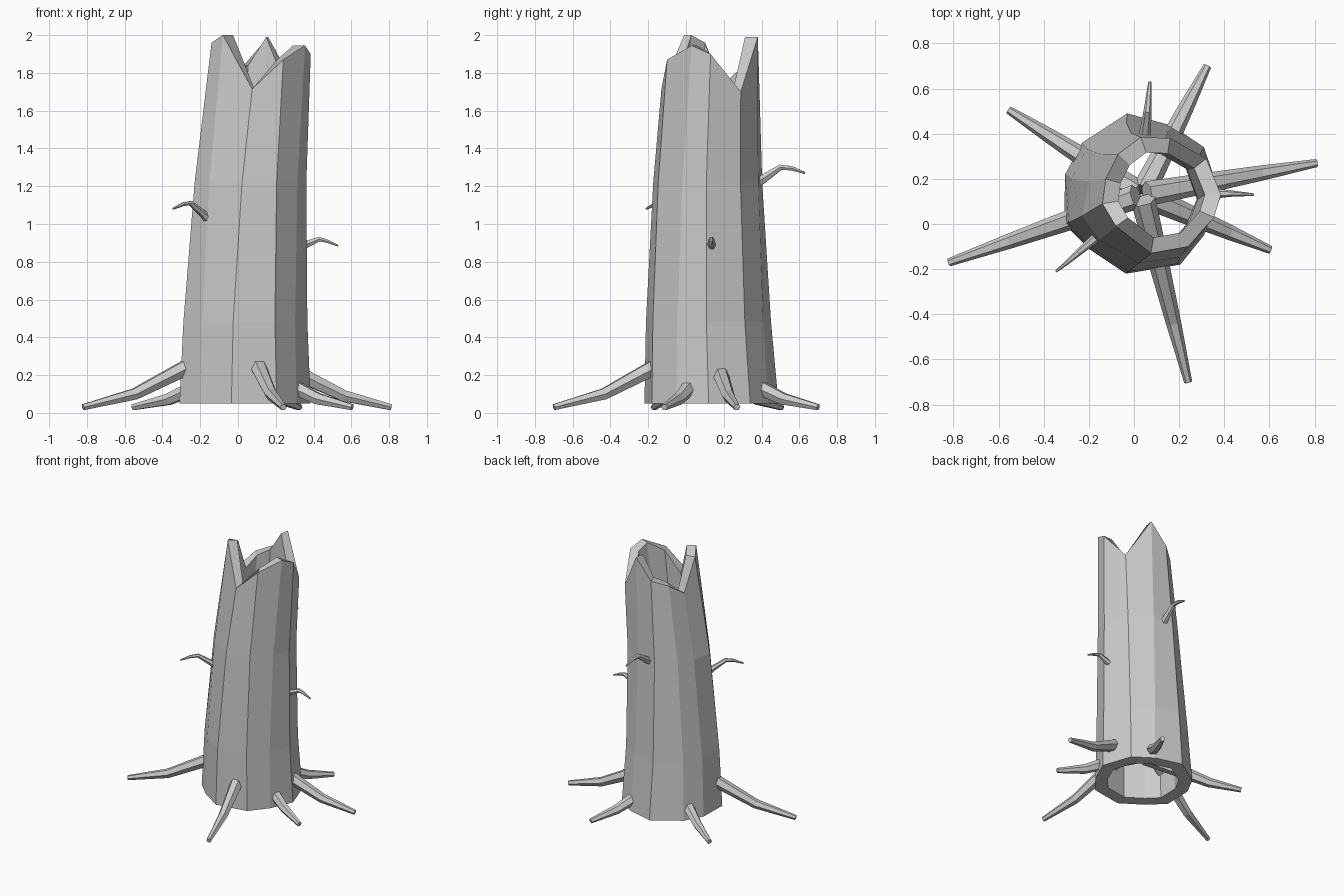
import bpy, bmesh
from mathutils import Vector

if "Cube" in bpy.data.objects:
    bpy.data.objects.remove(bpy.data.objects["Cube"])


def finish(name, bm):
    bmesh.ops.recalc_face_normals(bm, faces=bm.faces)
    me = bpy.data.meshes.new(name)
    bm.to_mesh(me)
    bm.free()
    ob = bpy.data.objects.new(name, me)
    bpy.context.collection.objects.link(ob)
    return ob


def bridge(bm, a, b):
    n = len(a)
    for i in range(n):
        bm.faces.new((a[i], a[(i + 1) % n], b[(i + 1) % n], b[i]))


def tube(name, path, radii, sides=6):
    """Tapered faceted limb swept along a path lying in a vertical plane."""
    from math import cos, sin, tau
    bm = bmesh.new()
    pts = [Vector(p) for p in path]
    rings = []
    for i, (p, r) in enumerate(zip(pts, radii)):
        d = (pts[min(i + 1, len(pts) - 1)] - pts[max(i - 1, 0)]).normalized()
        side = d.cross(Vector((0, 0, 1))).normalized()
        up = side.cross(d)
        rings.append([bm.verts.new(p + r * (side * cos(tau * k / sides) + up * sin(tau * k / sides)))
                      for k in range(sides)])
    for a, b in zip(rings, rings[1:]):
        bridge(bm, a, b)
    bm.faces.new(rings[0])
    bm.faces.new(rings[-1])
    return finish(name, bm)


# Hollow trunk: base x, y then broken rim x, y, z for each side
SIDES = [
    (-0.035, -0.22, 0.075, -0.13, 1.715),
    (0.205, -0.18, 0.24, -0.10, 1.87),
    (0.31, -0.05, 0.355, 0.03, 1.945),
    (0.385, 0.12, 0.385, 0.13, 1.90),
    (0.31, 0.34, 0.32, 0.29, 1.70),
    (0.17, 0.435, 0.16, 0.38, 1.99),
    (-0.03, 0.49, 0.03, 0.385, 1.84),
    (-0.23, 0.36, -0.07, 0.31, 1.80),
    (-0.305, 0.22, -0.125, 0.20, 1.72),
    (-0.31, 0.0, -0.14, 0.09, 1.96),
    (-0.20, -0.11, -0.08, -0.01, 2.0),
]
C_BASE, C_TOP = Vector((0.035, 0.13)), Vector((0.12, 0.13))
BOW = Vector((-0.025, -0.02))


def trunk_ring(bm, z, scale):
    ring = []
    for bx, by, tx, ty, tz in SIDES:
        h = tz if z is None else z
        s = (h - 0.05) / (tz - 0.05)
        c = C_BASE.lerp(C_TOP, s)
        p = Vector((bx, by)).lerp(Vector((tx, ty)), s)
        p = c + (p - c) * scale + BOW * 4 * s * (1 - s)
        ring.append(bm.verts.new((p.x, p.y, h)))
    return ring


bm = bmesh.new()
levels = (0.05, 0.48, 1.22, None)
outer = [trunk_ring(bm, z, 1.0) for z in levels]
inner = [trunk_ring(bm, z, 0.73) for z in levels]
loop = outer + inner[::-1]
for i in range(len(loop)):
    bridge(bm, loop[i], loop[(i + 1) % len(loop)])
finish("hollow_trunk", bm)

# Roots: tip x, y and height factor, all starting near the trunk centre
ROOTS = [(0.81, 0.27, 0.85), (0.325, 0.70, 0.62), (-0.555, 0.505, 0.60),
         (-0.82, -0.17, 1.0), (0.24, -0.70, 1.0), (0.605, -0.115, 0.64)]
for n, (x, y, h) in enumerate(ROOTS):
    path = []
    for t, z in ((0.03, 0.35), (0.35, 0.215), (0.68, 0.07), (1.0, 0.0)):
        p = C_BASE.lerp(Vector((x, y)), t)
        path.append((p.x, p.y, 0.03 + z * h))
    tube(f"root_{n + 1}", path, (0.055, 0.046, 0.034, 0.018))

# Small twigs arching out of the trunk
TWIGS = [
    [(-0.14, -0.04, 1.00), (-0.18, -0.07, 1.05), (-0.25, -0.13, 1.11), (-0.29, -0.165, 1.105), (-0.345, -0.21, 1.08)],
    [(0.31, 0.135, 0.87), (0.37, 0.135, 0.895), (0.43, 0.135, 0.92), (0.47, 0.133, 0.91), (0.53, 0.13, 0.885)],
    [(0.045, 0.34, 1.19), (0.05, 0.41, 1.24), (0.06, 0.50, 1.30), (0.065, 0.56, 1.295), (0.07, 0.63, 1.27)],
]
for n, path in enumerate(TWIGS):
    k = 1.1 if n == 2 else 0.9
    tube(f"twig_{n + 1}", path, [r * k for r in (0.026, 0.023, 0.016, 0.012, 0.006)])
